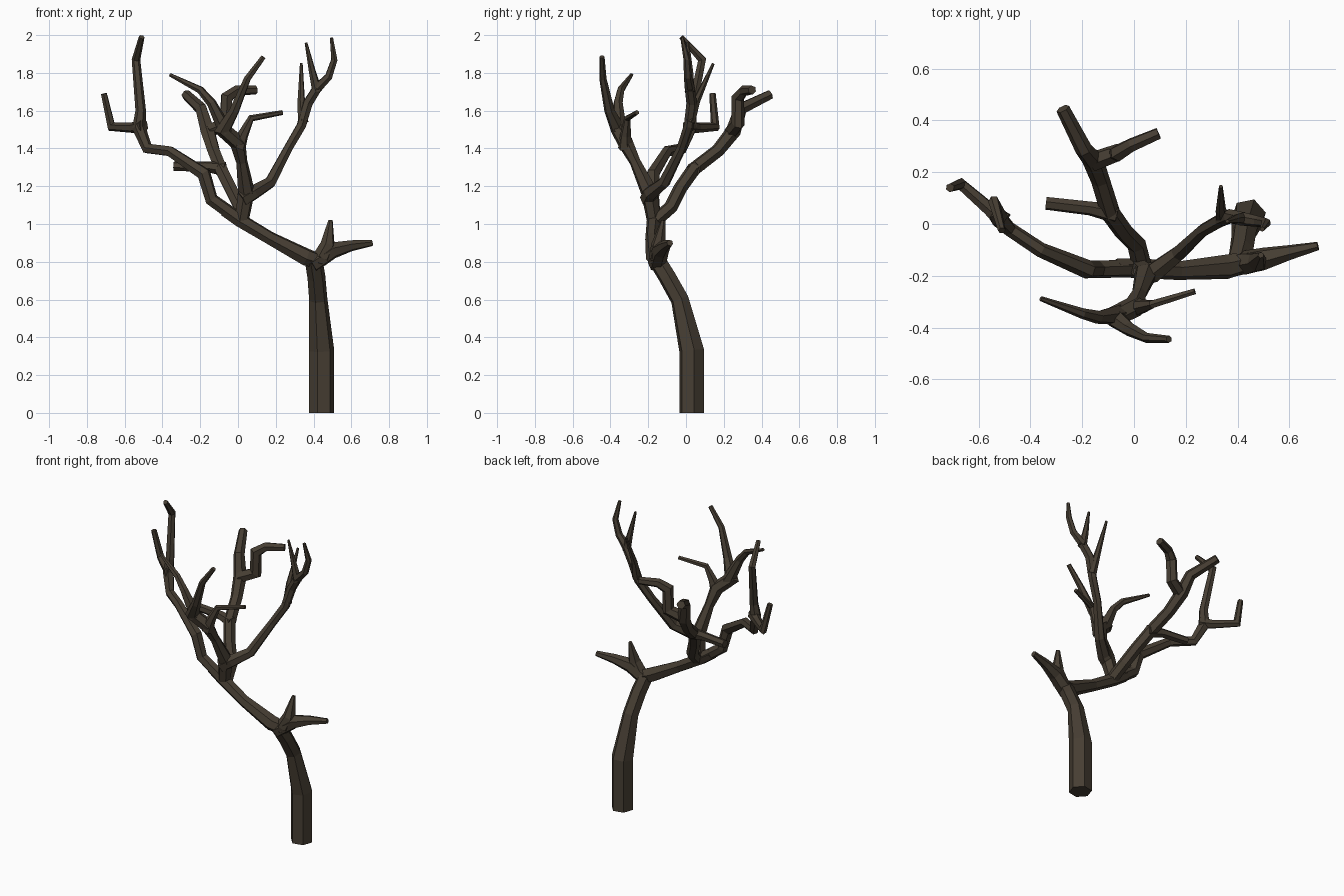
import bpy, bmesh, math
from mathutils import Vector

bark = bpy.data.materials.new("dark_bark")
bark.diffuse_color = (0.062, 0.048, 0.033, 1)
SIDES = 6
GIRTH = 1.07


def limb(name, pts, turn=0.25):
    """Six-sided tapering limb swept through (x, y, z, radius) points, mitred at bends."""
    bm = bmesh.new()
    pos = [Vector(p[:3]) for p in pts]
    n = len(pos)
    dirs = [(pos[i + 1] - pos[i]).normalized() for i in range(n - 1)]
    tang = [dirs[0]] + [(dirs[i - 1] + dirs[i]).normalized() for i in range(1, n - 1)] + [dirs[-1]]
    ref = Vector((1, 0, 0)) if abs(dirs[0].x) < 0.8 else Vector((0, 0, 1))
    u = (ref - dirs[0] * ref.dot(dirs[0])).normalized()
    rings = []
    for i in range(n):
        t = tang[i]
        if i:
            u = tang[i - 1].rotation_difference(t) @ u
        v = t.cross(u).normalized()
        bend = t - dirs[min(i, n - 2)]
        bend = (bend - t * bend.dot(t))
        stretch = min(1.3, 1 / max(0.5, t.dot(dirs[min(i, n - 2)])))
        ring = []
        for k in range(SIDES):
            a = turn + k * math.tau / SIDES
            off = (u * math.cos(a) + v * math.sin(a)) * pts[i][3] * GIRTH
            if bend.length > 1e-4:
                b = bend.normalized()
                off += b * off.dot(b) * (stretch - 1)
            ring.append(bm.verts.new(pos[i] + off))
        rings.append(ring)
    for r0, r1 in zip(rings, rings[1:]):
        for k in range(SIDES):
            j = (k + 1) % SIDES
            bm.faces.new((r0[k], r0[j], r1[j], r1[k]))
    bm.faces.new(rings[0][::-1])
    bm.faces.new(rings[-1])
    bmesh.ops.recalc_face_normals(bm, faces=bm.faces)
    me = bpy.data.meshes.new(name)
    bm.to_mesh(me)
    bm.free()
    me.materials.append(bark)
    bpy.context.collection.objects.link(bpy.data.objects.new(name, me))


# trunk and the leaning main bough
limb("trunk", [(.442, .03, 0, .064), (.442, .03, .33, .064), (.425, -.033, .6, .046),
               (.415, -.10, .72, .045), (.40, -.155, .81, .044)], turn=0.2)
limb("main_bough", [(.44, -.145, .80, .038), (.36, -.165, .825, .045), (.17, -.18, .925, .034),
                    (.01, -.17, 1.02, .036), (-.07, -.17, 1.075, .034)])

# broken stubs at the trunk fork
limb("side_stub", [(.39, -.155, .785, .045), (.50, -.135, .86, .042), (.60, -.11, .885, .028),
                   (.71, -.085, .90, .016)])
limb("upper_stub", [(.44, -.15, .82, .045), (.475, -.145, .89, .037), (.49, -.12, 1.02, .011)])

# left branch
limb("left_branch", [(.02, -.17, 1.015, .035), (-.14, -.175, 1.13, .032), (-.18, -.175, 1.265, .034),
                     (-.36, -.10, 1.385, .027), (-.48, -.02, 1.40, .026), (-.525, .025, 1.51, .033),
                     (-.515, .03, 1.6, .026), (-.54, .085, 1.87, .021), (-.51, -.025, 1.99, .014)])
limb("left_twig", [(-.50, .01, 1.52, .036), (-.56, .06, 1.51, .026), (-.67, .155, 1.515, .021),
                   (-.71, .14, 1.69, .016)])

# back branch
limb("back_branch", [(.03, -.16, 1.02, .035), (.01, -.08, 1.09, .034), (-.04, -.03, 1.19, .034),
                     (-.09, .04, 1.29, .035), (-.13, .17, 1.39, .034), (-.16, .25, 1.49, .038),
                     (-.195, .29, 1.61, .031), (-.275, .445, 1.685, .025)])
limb("back_left_twig", [(-.07, .04, 1.29, .036), (-.17, .06, 1.305, .026), (-.34, .08, 1.305, .024)])
limb("back_right_twig", [(-.16, .24, 1.49, .036), (-.065, .275, 1.53, .032), (-.06, .275, 1.67, .031),
                         (-.01, .305, 1.705, .026), (.095, .35, 1.71, .022)])

# front branch
limb("front_branch", [(.02, -.17, 1.02, .036), (.045, -.195, 1.17, .042), (.02, -.27, 1.33, .028),
                      (0, -.32, 1.43, .039), (-.08, -.36, 1.50, .037), (-.02, -.405, 1.60, .026),
                      (.05, -.44, 1.77, .018), (.135, -.445, 1.885, .013)])
limb("front_left_twig", [(-.06, -.35, 1.48, .038), (-.14, -.36, 1.64, .024), (-.20, -.345, 1.71, .019),
                         (-.36, -.288, 1.79, .009)])
limb("front_right_twig", [(0, -.32, 1.40, .038), (.025, -.32, 1.47, .028), (.07, -.31, 1.56, .016),
                          (.235, -.26, 1.59, .012)])

# right branch
limb("right_branch", [(.02, -.20, 1.13, .042), (.08, -.185, 1.165, .038), (.17, -.115, 1.22, .03),
                      (.265, -.025, 1.40, .024), (.335, .015, 1.52, .025), (.37, .03, 1.64, .026),
                      (.42, .02, 1.72, .025), (.48, .01, 1.78, .02), (.51, .005, 1.87, .017),
                      (.495, -.02, 1.985, .009)])
limb("right_inner_twig", [(.345, .02, 1.54, .027), (.335, .055, 1.65, .019), (.335, .145, 1.85, .007)])
limb("right_upper_twig", [(.42, .02, 1.70, .026), (.395, .02, 1.8, .018), (.36, .01, 1.96, .007)])
